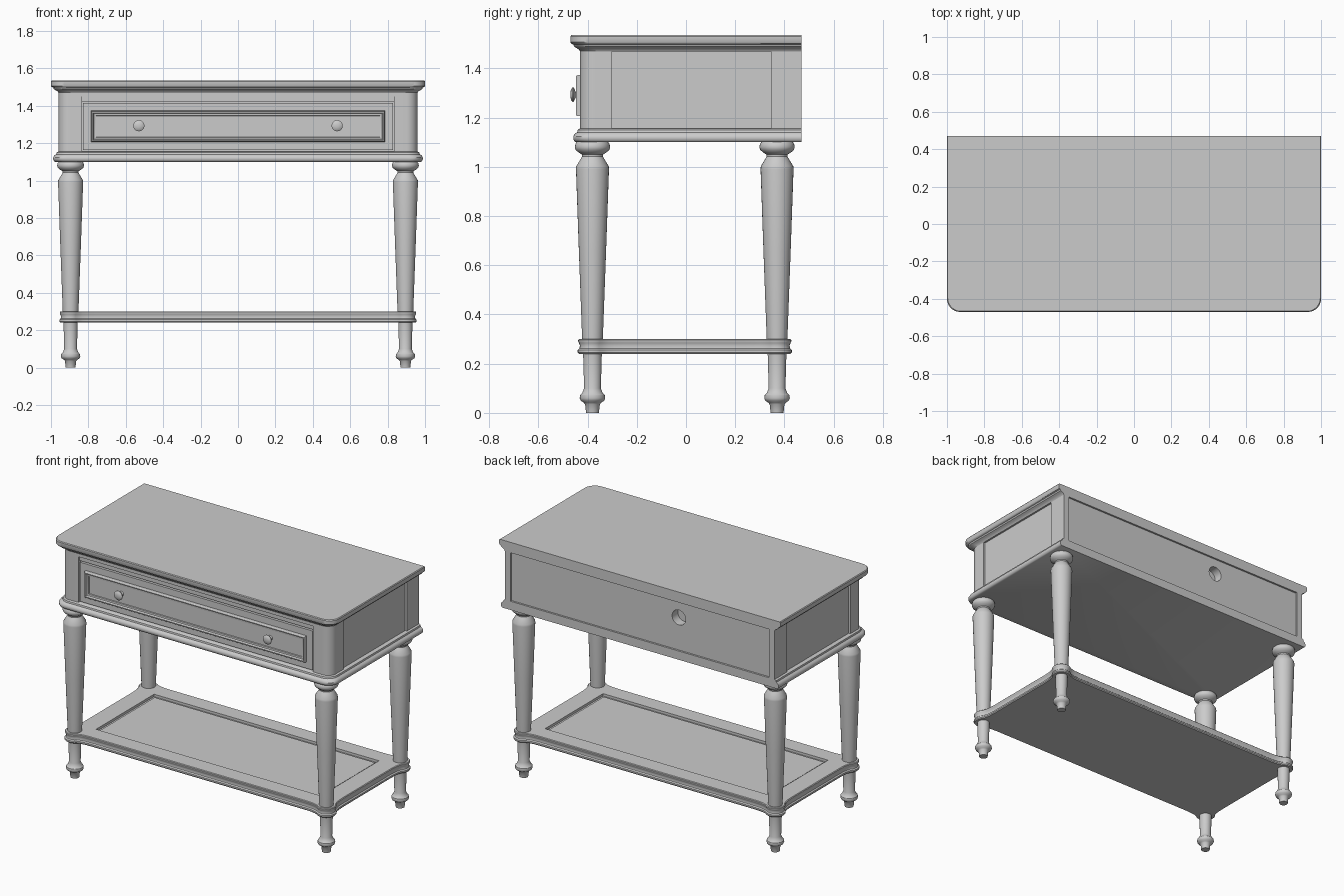
import bpy, bmesh
from math import sin, cos, pi, radians
from mathutils import Matrix, Vector

cube = bpy.data.objects.get("Cube")
if cube:
    bpy.data.objects.remove(cube, do_unlink=True)

GREY = (0.6, 0.6, 0.6, 1.0)
paint = bpy.data.materials.new("light_grey")
paint.use_nodes = True
paint.diffuse_color = GREY
paint.node_tree.nodes["Principled BSDF"].inputs["Base Color"].default_value = GREY


def finish(name, bm, angle=35):
    bmesh.ops.recalc_face_normals(bm, faces=bm.faces)
    mesh = bpy.data.meshes.new(name)
    bm.to_mesh(mesh)
    bm.free()
    mesh.materials.append(paint)
    mesh.shade_smooth()
    mesh.set_sharp_from_angle(angle=radians(angle))
    obj = bpy.data.objects.new(name, mesh)
    bpy.context.collection.objects.link(obj)
    return obj


def loft(name, rings, angle=35):
    """Skin equal-length closed rings and cap both ends."""
    bm = bmesh.new()
    loops = [[bm.verts.new(p) for p in ring] for ring in rings]
    for a, b in zip(loops, loops[1:]):
        for i in range(len(a)):
            j = (i + 1) % len(a)
            bm.faces.new((a[i], a[j], b[j], b[i]))
    bm.faces.new(loops[0])
    bm.faces.new(loops[-1])
    return finish(name, bm, angle)


def box(name, x0, x1, y0, y1, z0, z1):
    return loft(name, [[(x0, y0, z), (x1, y0, z), (x1, y1, z), (x0, y1, z)] for z in (z0, z1)])


def lathe(name, profile, place, sides=32):
    rings = [[place @ Vector((r * cos(2 * pi * i / sides), r * sin(2 * pi * i / sides), z))
              for i in range(sides)] for r, z in profile]
    return loft(name, rings)


def cut(target, cutter):
    mod = target.modifiers.new("cut", "BOOLEAN")
    mod.object = cutter
    mod.operation = "DIFFERENCE"
    mod.solver = "EXACT"
    cutter.hide_render = True
    bpy.context.view_layer.objects.active = target
    bpy.ops.object.modifier_apply(modifier=mod.name)
    bpy.data.objects.remove(cutter, do_unlink=True)
    target.data.set_sharp_from_angle(angle=radians(35))


def round_front(inset, z, r=0.07, steps=8):
    """Slab outline: rounded front corners, square flush back."""
    x, yf, yb = 1 - inset, -0.47 + inset, 0.47
    arc = [(x - r + r * sin(a), yf + r - r * cos(a))
           for a in (pi / 2 * i / steps for i in range(steps + 1))]
    pts = arc + [(x, yb), (-x, yb)] + [(-px, py) for px, py in reversed(arc)]
    return [(px, py, z) for px, py in pts]


# Moulded table top
top_profile = [(0.04, 1.468), (0.036, 1.476), (0.026, 1.482), (0.016, 1.488), (0.012, 1.497),
               (0.004, 1.5), (0, 1.506), (0, 1.53), (0.004, 1.535)]
loft("table_top", [round_front(i, z) for i, z in top_profile])

# Moulded base under the drawer case
base_profile = [(0.022, 1.1), (0.016, 1.104), (0.012, 1.113), (0.012, 1.123), (0.018, 1.134),
                (0.028, 1.14), (0.03, 1.15), (0.04, 1.156)]
loft("case_base", [round_front(i, z) for i, z in base_profile])

# Drawer case with a cable hole through the back panel
Z0, Z1 = 1.155, 1.47
case = box("case_body", -0.948, 0.948, -0.405, 0.458, Z0, Z1)
hole_place = Matrix.Translation((-0.27, 0.4, 1.365)) @ Matrix.Rotation(-pi / 2, 4, "X")
cut(case, lathe("hole_cutter", [(0.048, 0), (0.048, 0.1)], hole_place))

# Corner posts: rounded at the front, square at the back
for s, side in ((1, "left"), (-1, "right")):
    r = 0.06
    corner = [(0.96 - r + r * sin(pi / 16 * i), -0.43 + r - r * cos(pi / 16 * i)) for i in range(9)]
    outline = [(0.835, -0.43)] + corner + [(0.96, -0.3), (0.835, -0.3)]
    loft("front_post_" + side, [[(s * x, y, z) for x, y in outline] for z in (Z0, Z1)])
    box("back_post_" + side, s * 0.92, s * 0.96, 0.345, 0.47, Z0, Z1)

# Rails framing the drawer
box("top_rail", -0.835, 0.835, -0.42, -0.4, 1.422, Z1)
box("top_rail_bead", -0.835, 0.835, -0.427, -0.4, 1.448, Z1)


# Drawer front with a raised picture-frame moulding
def drawer_ring(inset, y):
    x, z0, z1 = 0.828 - inset, 1.163 + inset, 1.415 - inset
    return [(-x, y, z0), (x, y, z0), (x, y, z1), (-x, y, z1)]


drawer_profile = [(0, -0.4), (0, -0.425), (0.042, -0.425), (0.043, -0.441), (0.047, -0.447),
                  (0.053, -0.447), (0.058, -0.436), (0.068, -0.434), (0.07, -0.428)]
loft("drawer_front", [drawer_ring(i, y) for i, y in drawer_profile], 20)

# Drawer knobs
knob_profile = [(0.016, 0), (0.014, 0.006), (0.009, 0.01), (0.009, 0.02), (0.02, 0.025),
                (0.03, 0.03), (0.03, 0.034), (0.022, 0.04), (0.008, 0.043)]
for s, side in ((1, "left"), (-1, "right")):
    place = Matrix.Translation((s * 0.53, -0.427, 1.293)) @ Matrix.Rotation(pi / 2, 4, "X")
    lathe("knob_" + side, knob_profile, place, 20)

# Turned legs
LEG_X, LEG_Y, MID_Y = 0.895, 0.375, -0.005
leg_profile = [(0.026, 0), (0.03, 0.035), (0.036, 0.042), (0.048, 0.05), (0.052, 0.06),
               (0.05, 0.072), (0.042, 0.08), (0.038, 0.09), (0.034, 0.1), (0.038, 0.24),
               (0.042, 0.3), (0.055, 0.65), (0.067, 0.99), (0.066, 1.002), (0.048, 1.032),
               (0.042, 1.042), (0.043, 1.05), (0.055, 1.057), (0.068, 1.068), (0.072, 1.08),
               (0.069, 1.094), (0.06, 1.105)]
for sx, side in ((1, "left"), (-1, "right")):
    for sy, end in ((-1, "front"), (1, "back")):
        lathe(f"{end}_leg_{side}", leg_profile,
              Matrix.Translation((sx * LEG_X, MID_Y + sy * LEG_Y, 0)))


# Lower shelf with round lobes around the legs
def shelf_ring(inset, z):
    edge, lobe = 0.03 - inset, 0.06 - inset
    lead = [(edge, -0.13), (edge + 0.002, -0.09), (edge + 0.006, -0.065)]
    arc = [(lobe * cos(a), lobe * sin(a)) for a in (radians(-45 + 15 * i) for i in range(13))]
    quarter = lead + arc + [(y, x) for x, y in reversed(lead)]
    ring = []
    for sx, sy in ((1, 1), (-1, 1), (-1, -1), (1, -1)):
        pts = quarter if sx * sy > 0 else quarter[::-1]
        ring += [(sx * (LEG_X + x), MID_Y + sy * (LEG_Y + y), z) for x, y in pts]
    return ring


shelf_profile = [(0.005, 0.24), (0, 0.246), (0, 0.256), (0.007, 0.262), (0.009, 0.274),
                 (0.005, 0.284), (0.002, 0.29), (0.002, 0.296), (0.006, 0.3)]
shelf = loft("lower_shelf", [shelf_ring(i, z) for i, z in shelf_profile])
cut(shelf, box("recess_cutter", -0.8, 0.8, -0.3, 0.29, 0.284, 0.4))
box("shelf_panel", -0.785, 0.785, -0.285, 0.275, 0.28, 0.289)
